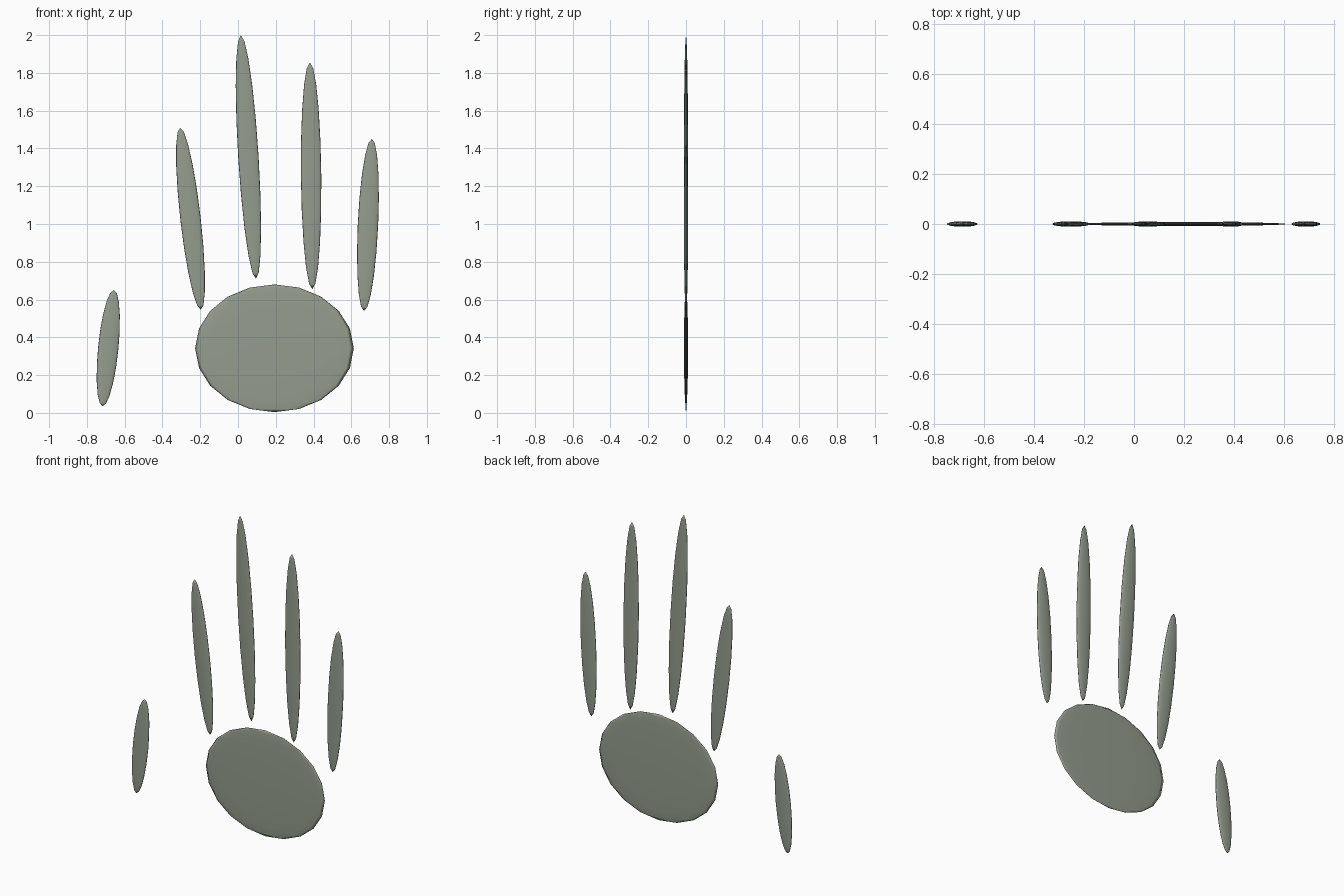
import bpy
from math import radians

cube = bpy.data.objects.get("Cube")
if cube:
    bpy.data.objects.remove(cube)

# Single grey-green colour
stone = bpy.data.materials.new("grey_green")
stone.use_nodes = True
colour = (0.30, 0.335, 0.27, 1)
stone.diffuse_color = colour
stone.node_tree.nodes["Principled BSDF"].inputs["Base Color"].default_value = colour


def flat_ellipsoid(name, x, z, half_width, half_height, half_depth, tilt=0):
    """Thin rounded pad standing in the xz plane, tilted about y."""
    bpy.ops.mesh.primitive_uv_sphere_add(
        segments=20, ring_count=10, radius=1,
        location=(x, 0, z), rotation=(0, radians(tilt), 0))
    pad = bpy.context.object
    pad.name = name
    pad.scale = (half_width, half_depth, half_height)
    bpy.ops.object.transform_apply(location=False, rotation=False, scale=True)
    bpy.ops.object.shade_smooth()
    pad.data.materials.append(stone)


# Palm
flat_ellipsoid("palm", 0.193, 0.342, 0.42, 0.338, 0.008)

# Thumb and fingers: name, x, z, half length, tilt
digits = [
    ("thumb", -0.687, 0.343, 0.309, 5.6),
    ("index_finger", -0.2515, 1.028, 0.485, -6.5),
    ("middle_finger", 0.055, 1.355, 0.646, -3.55),
    ("ring_finger", 0.387, 1.255, 0.60, -0.6),
    ("little_finger", 0.688, 0.995, 0.456, 2.6),
]
for name, x, z, length, tilt in digits:
    flat_ellipsoid(name, x, z, 0.054, length, 0.011, tilt)
